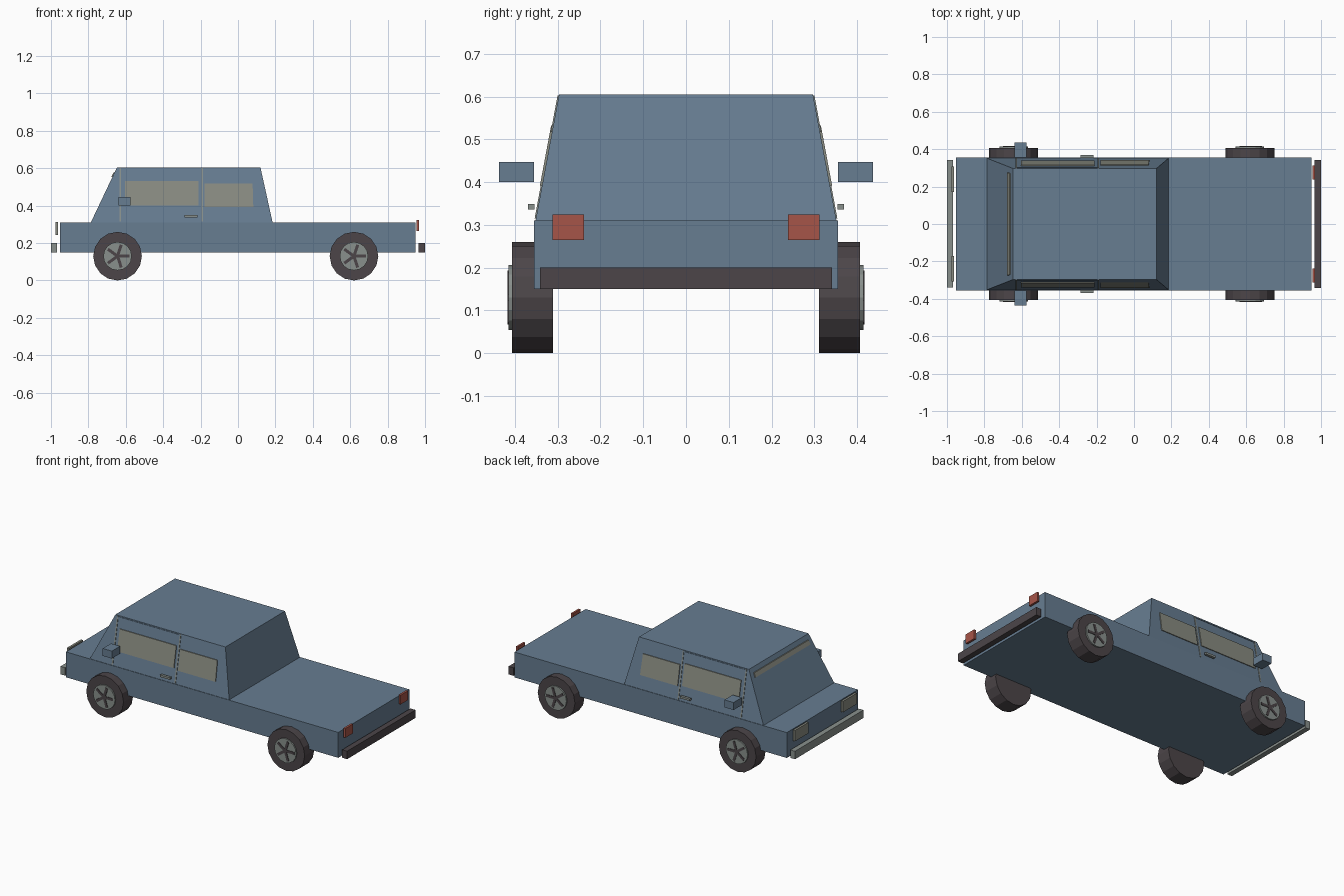
import bpy, bmesh, math
from mathutils import Matrix, Vector

if "Cube" in bpy.data.objects:
    bpy.data.objects.remove(bpy.data.objects["Cube"])


def material(name, rgb):
    m = bpy.data.materials.new(name)
    m.diffuse_color = (*rgb, 1)
    m.use_nodes = True
    m.node_tree.nodes["Principled BSDF"].inputs["Base Color"].default_value = m.diffuse_color
    return m


PAINT = material("blue_paint", (0.135, 0.205, 0.285))
RUBBER = material("dark_rubber", (0.072, 0.060, 0.066))
GLASS = material("pale_glass", (0.25, 0.26, 0.22))
METAL = material("grey_metal", (0.25, 0.28, 0.265))
RED = material("red_lamp", (0.38, 0.09, 0.065))


def finish(name, bm, mat):
    bmesh.ops.recalc_face_normals(bm, faces=bm.faces)
    me = bpy.data.meshes.new(name)
    bm.to_mesh(me)
    bm.free()
    me.materials.append(mat)
    ob = bpy.data.objects.new(name, me)
    bpy.context.collection.objects.link(ob)
    return ob


def hull(name, points, mat):
    """Convex solid around eight corner points."""
    bm = bmesh.new()
    v = [bm.verts.new(p) for p in points]
    for f in ((0, 1, 2, 3), (4, 5, 6, 7), (0, 1, 5, 4), (1, 2, 6, 5), (2, 3, 7, 6), (3, 0, 4, 7)):
        bm.faces.new([v[i] for i in f])
    return finish(name, bm, mat)


def box(name, x, y, z, mat):
    return hull(name, [(a, b, c) for c in z for a, b in
                       ((x[0], y[0]), (x[1], y[0]), (x[1], y[1]), (x[0], y[1]))], mat)


def cabin_y(z):
    return 0.352 + (z - 0.31) * (0.297 - 0.352) / 0.295


def side_plate(name, s, corners, mat, out=0.005):
    """Thin plate lying on the sloping cabin side; corners are (x, z)."""
    inner = [(x, s * (cabin_y(z) - 0.002), z) for x, z in corners]
    outer = [(x, s * (cabin_y(z) + out), z) for x, z in corners]
    return hull(name, inner + outer, mat)


def disc(name, centre, radius, depth, sides, mat):
    bm = bmesh.new()
    bmesh.ops.create_cone(bm, cap_ends=True, segments=sides, radius1=radius, radius2=radius,
                          depth=depth, matrix=Matrix.Translation(centre) @ Matrix.Rotation(math.pi / 2, 4, 'X'))
    return finish(name, bm, mat)


# Lower body and cabin
box("body", (-0.952, 0.948), (-0.355, 0.355), (0.15, 0.31), PAINT)
hull("cabin", [(x, y, z) for z, x0, x1, w in ((0.31, -0.787, 0.185, 0.352), (0.605, -0.647, 0.12, 0.297))
               for x, y in ((x0, -w), (x1, -w), (x1, w), (x0, w))], PAINT)


# Exposed top strip of the windscreen
def screen_x(z):
    return -0.787 + (z - 0.31) * 0.14 / 0.295


hull("windscreen", [(screen_x(z) + dx, y, z) for dx in (-0.006, 0.002)
                    for y, z in ((-0.275, 0.553), (0.275, 0.553), (0.27, 0.578), (-0.27, 0.578))], GLASS)

# Bumpers
box("front_bumper", (-1.0, -0.968), (-0.34, 0.342), (0.15, 0.2), METAL)
box("rear_bumper", (0.965, 1.0), (-0.341, 0.341), (0.15, 0.2), RUBBER)

for s, side in ((-1, "right"), (1, "left")):
    # Windows
    side_plate("front_window_" + side, s,
               [(-0.605, 0.40), (-0.21, 0.40), (-0.21, 0.532), (-0.605, 0.532)], GLASS)
    side_plate("rear_window_" + side, s,
               [(-0.18, 0.392), (0.082, 0.392), (0.078, 0.518), (-0.18, 0.518)], GLASS)
    # Door frame strips
    for n, x in (("front", -0.63), ("rear", -0.192)):
        side_plate(n + "_door_strip_" + side, s,
                   [(x - 0.004, 0.315), (x + 0.004, 0.315), (x + 0.004, 0.602), (x - 0.004, 0.602)], METAL, 0.003)
    side_plate("top_door_strip_" + side, s,
               [(-0.63, 0.593), (-0.192, 0.593), (-0.192, 0.599), (-0.63, 0.599)], PAINT, 0.003)
    # Mirror, handle and lamps
    box("mirror_" + side, (-0.638, -0.574), (s * 0.355, s * 0.437), (0.40, 0.447), PAINT)
    box("door_handle_" + side, (-0.285, -0.217), (s * 0.354, s * 0.37), (0.336, 0.349), METAL)
    box("headlight_" + side, (-0.976, -0.962), (s * 0.172, s * 0.308), (0.243, 0.312), GLASS)
    box("tail_light_" + side, (0.955, 0.968), (s * 0.239, s * 0.312), (0.265, 0.324), RED)
    # Wheels
    for end, x in (("front", -0.644), ("rear", 0.62)):
        tag = f"{end}_{side}"
        disc("tyre_" + tag, (x, s * 0.359, 0.13), 0.13, 0.095, 16, RUBBER)
        disc("rim_" + tag, (x, s * 0.409, 0.13), 0.076, 0.012, 16, METAL)
        bm = bmesh.new()
        for i in range(5):
            m = (Matrix.Translation((x, s * 0.414, 0.13)) @ Matrix.Rotation(math.tau * i / 5, 4, 'Y')
                 @ Matrix.Translation((0.032, 0, 0)) @ Matrix.Diagonal((0.064, 0.008, 0.016, 1)))
            bmesh.ops.create_cube(bm, size=1, matrix=m)
        finish("spokes_" + tag, bm, RUBBER)
